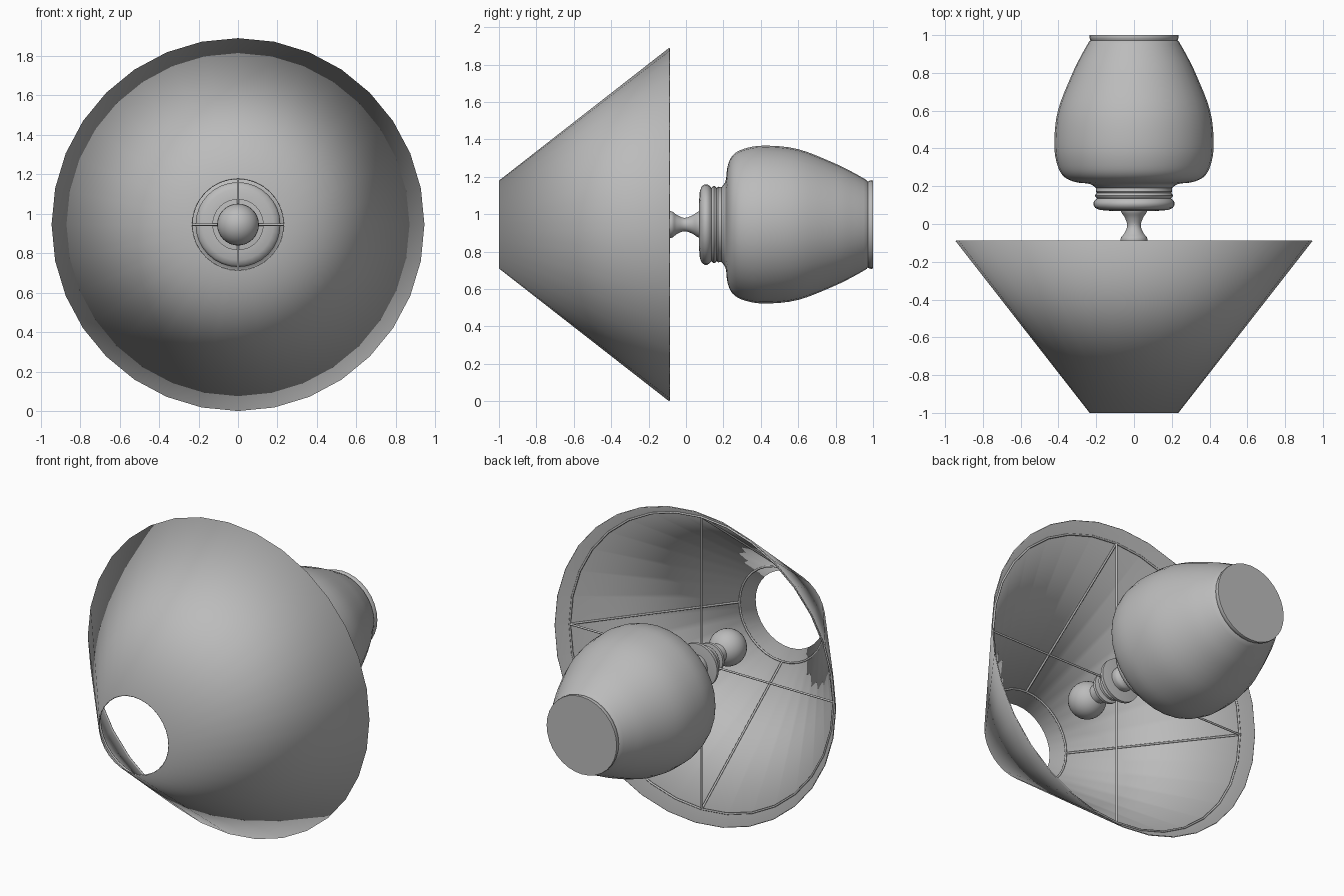
import bpy, bmesh, math
from mathutils import Vector

cube = bpy.data.objects.get("Cube")
if cube:
    bpy.data.objects.remove(cube, do_unlink=True)

AXIS_Z = 0.945
SIDES = 32

grey = bpy.data.materials.new("plain grey")
grey.use_nodes = True
COLOUR = (0.5, 0.5, 0.5, 1)
grey.diffuse_color = COLOUR
grey.node_tree.nodes["Principled BSDF"].inputs["Base Color"].default_value = COLOUR


def finish(obj, angle=40):
    obj.data.materials.append(grey)
    bpy.ops.object.select_all(action='DESELECT')
    obj.select_set(True)
    bpy.context.view_layer.objects.active = obj
    bpy.ops.object.shade_smooth_by_angle(angle=math.radians(angle))
    return obj


def on_axis(radius, y, angle):
    return Vector((radius * math.sin(angle), y, AXIS_Z + radius * math.cos(angle)))


def lathe(name, profile, caps=True, angle=40):
    """Turn (y, radius) points around the lamp's lying axis."""
    bm = bmesh.new()
    rings = [[bm.verts.new(on_axis(r, y, 2 * math.pi * i / SIDES)) for i in range(SIDES)]
             for y, r in profile]
    for a, b in zip(rings, rings[1:]):
        for i in range(SIDES):
            j = (i + 1) % SIDES
            bm.faces.new((a[i], a[j], b[j], b[i]))
    if caps:
        bm.faces.new(rings[0])
        bm.faces.new(rings[-1])
    bmesh.ops.recalc_face_normals(bm, faces=bm.faces)
    mesh = bpy.data.meshes.new(name)
    bm.to_mesh(mesh)
    bm.free()
    obj = bpy.data.objects.new(name, mesh)
    bpy.context.collection.objects.link(obj)
    return finish(obj, angle)


def smooth_profile(points, steps=4):
    """Catmull-Rom curve through the profile points."""
    pts = [Vector(p) for p in points]
    ext = [2 * pts[0] - pts[1]] + pts + [2 * pts[-1] - pts[-2]]
    out = []
    for p, q, r, s in zip(ext, ext[1:], ext[2:], ext[3:]):
        for k in range(steps):
            t = k / steps
            out.append(0.5 * (2 * q + (r - p) * t + (2 * p - 5 * q + 4 * r - s) * t * t
                              + (3 * q - p - 3 * r + s) * t ** 3))
    return [tuple(v) for v in out + [pts[-1]]]


def rod(name, start, end, radius=0.006):
    span = end - start
    bpy.ops.mesh.primitive_cylinder_add(vertices=8, radius=radius, depth=span.length,
                                        location=(start + end) / 2)
    obj = bpy.context.object
    obj.name = name
    obj.rotation_euler = span.to_track_quat('Z', 'Y').to_euler()
    return finish(obj, 60)


def wire_ring(name, y, radius):
    bpy.ops.mesh.primitive_torus_add(major_segments=SIDES, minor_segments=8, major_radius=radius,
                                     minor_radius=0.006, location=(0, y, AXIS_Z),
                                     rotation=(math.pi / 2, 0, 0))
    bpy.context.object.name = name
    finish(bpy.context.object, 60)


# Vase-shaped body with its foot rim
body = smooth_profile([(0.19, 0.2), (0.212, 0.235), (0.222, 0.31), (0.25, 0.37), (0.31, 0.405),
                       (0.42, 0.422), (0.6, 0.403), (0.8, 0.325), (0.9, 0.275), (0.965, 0.238)])
lathe("lamp_body", body + [(0.972, 0.23), (0.98, 0.234), (0.99, 0.237), (1.0, 0.235)])

# Turned collar where the body meets the neck
lathe("collar", [(0.07, 0.13), (0.074, 0.18), (0.085, 0.205), (0.1, 0.215), (0.115, 0.215),
                 (0.128, 0.205), (0.136, 0.195), (0.142, 0.203), (0.15, 0.207), (0.158, 0.203),
                 (0.164, 0.196), (0.172, 0.203), (0.18, 0.2), (0.2, 0.2)])

# Waisted neck
lathe("neck", smooth_profile([(0.075, 0.072), (0.06, 0.066), (0.03, 0.047), (-0.01, 0.036),
                              (-0.05, 0.052), (-0.075, 0.07), (-0.11, 0.07)]))

# Bulb holder: drip disc, stem and small rings
lathe("socket_disc", [(-0.105, 0.07), (-0.112, 0.13), (-0.13, 0.13), (-0.138, 0.06)])
lathe("socket_stem", [(-0.13, 0.055), (-0.33, 0.055)])
for i, y in enumerate((-0.19, -0.235)):
    lathe(f"socket_ring_{i + 1}", [(y + 0.014, 0.06), (y + 0.008, 0.088),
                                   (y - 0.008, 0.088), (y - 0.014, 0.06)])

# Round bulb
bpy.ops.mesh.primitive_uv_sphere_add(segments=SIDES, ring_count=16, radius=0.106,
                                     location=(0, -0.4, AXIS_Z), rotation=(math.pi / 2, 0, 0))
bpy.context.object.name = "bulb"
finish(bpy.context.object)

# Open conical shade
shade = lathe("shade", [(-0.09, 0.945), (-1.0, 0.235)], caps=False)
wall = shade.modifiers.new("wall", 'SOLIDIFY')
wall.thickness = 0.006
wall.offset = -1

# Wire frame inside the shade
WIDE_Y, WIDE_R = -0.15, 0.885
TOP_Y, TOP_R = -0.92, 0.284
wire_ring("wide_frame_ring", WIDE_Y, WIDE_R)
wire_ring("narrow_frame_ring", TOP_Y, TOP_R)
for i in range(4):
    a = i * math.pi / 2
    edge = on_axis(WIDE_R, WIDE_Y, a)
    rod(f"frame_spoke_{i + 1}", on_axis(0.03, WIDE_Y, a), edge)
    rod(f"frame_strut_{i + 1}", edge, on_axis(TOP_R, TOP_Y, a))
